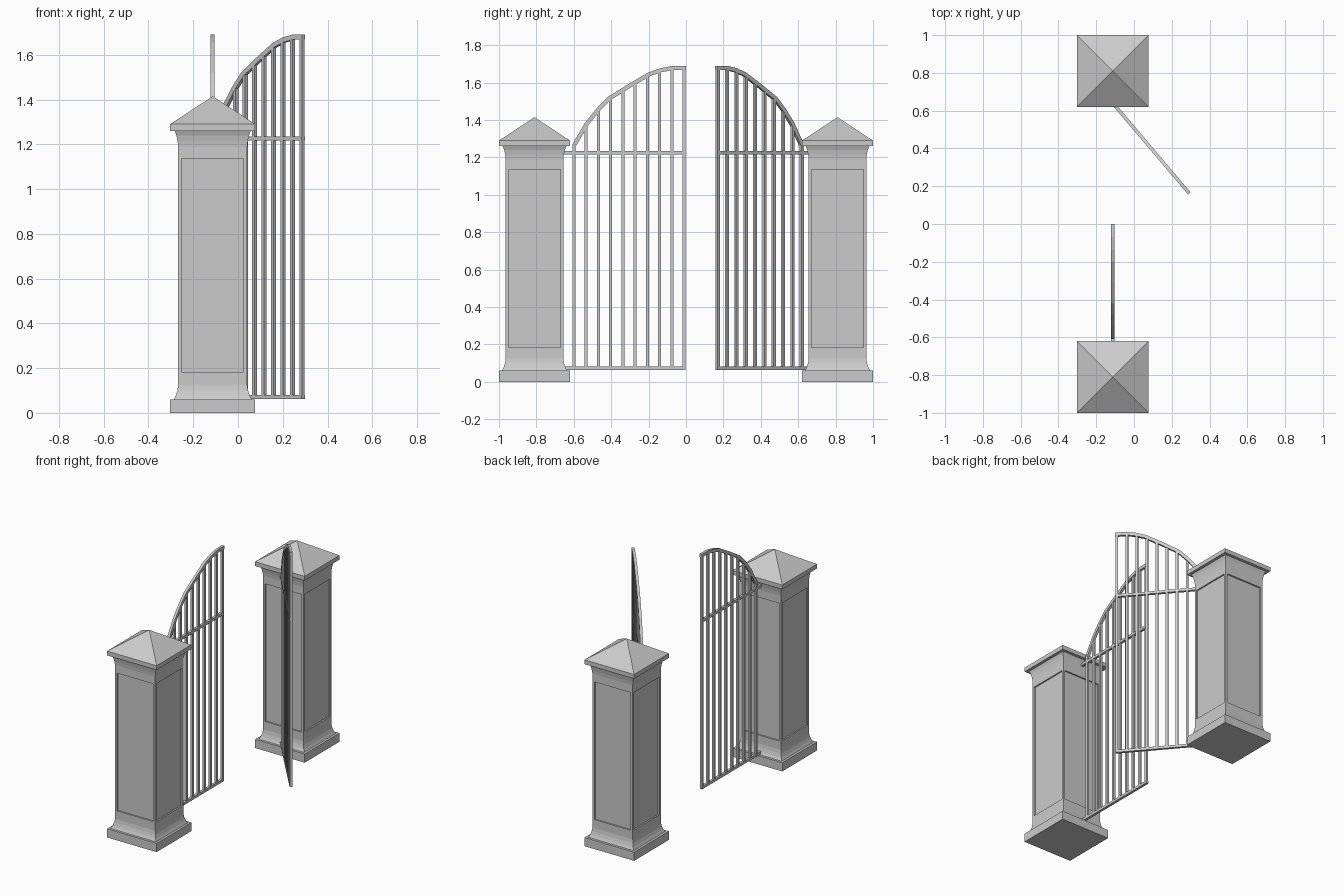
import bpy, bmesh, math
from mathutils import Matrix, Vector

if "Cube" in bpy.data.objects:
    bpy.data.objects.remove(bpy.data.objects["Cube"])

PX, PY = -0.113, 0.81   # pillar centre
T = 0.016               # iron bar thickness


def finish(bm, name):
    bmesh.ops.recalc_face_normals(bm, faces=bm.faces)
    me = bpy.data.meshes.new(name)
    bm.to_mesh(me)
    bm.free()
    ob = bpy.data.objects.new(name, me)
    bpy.context.collection.objects.link(ob)
    return ob


def stack(name, levels, loc, panel=None):
    """Square loops (half width, z) joined upwards; last may be a point."""
    bm = bmesh.new()
    rings = []
    for h, z in levels:
        if h == 0:
            rings.append([bm.verts.new((0, 0, z))])
        else:
            rings.append([bm.verts.new((sx * h, sy * h, z))
                          for sx, sy in ((-1, -1), (1, -1), (1, 1), (-1, 1))])
    bm.faces.new(rings[0][::-1])
    sides = []
    for k, (a, b) in enumerate(zip(rings, rings[1:])):
        for i in range(4):
            j = (i + 1) % 4
            top = [b[0]] if len(b) == 1 else [b[j], b[i]]
            f = bm.faces.new([a[i], a[j]] + top)
            if k == panel:
                sides.append(f)
    if len(rings[-1]) == 4:
        bm.faces.new(rings[-1])
    bm.normal_update()
    # recessed panels
    if sides:
        bmesh.ops.inset_individual(bm, faces=sides, thickness=0.022)
        inner = bmesh.ops.extrude_discrete_faces(bm, faces=sides)["faces"]
        bm.normal_update()
        for f in inner:
            n = f.normal.copy()
            bmesh.ops.translate(bm, verts=f.verts, vec=-n * 0.01)
    ob = finish(bm, name)
    ob.location = loc
    return ob


def box(bm, lo, hi):
    lo, hi = Vector(lo), Vector(hi)
    m = Matrix.Translation((lo + hi) / 2) @ Matrix.Diagonal((*(hi - lo), 1))
    bmesh.ops.create_cube(bm, size=1, matrix=m)


# arch outline: (distance from free end, outer height)
ARCH = [(0, 1.69), (0.07, 1.69), (0.135, 1.677), (0.2, 1.655), (0.305, 1.594),
        (0.42, 1.522), (0.48, 1.46), (0.54, 1.385), (0.605, 1.275)]


def arch_z(u):
    for (a, za), (b, zb) in zip(ARCH, ARCH[1:]):
        if a <= u <= b:
            return za + (zb - za) * (u - a) / (b - a)


def gate(name, s):
    """Gate leaf with free end at the origin, running along s * y."""
    t = T / 2
    # upright bars
    bm = bmesh.new()
    for i in range(10):
        u = 0.01 + i * 0.0655
        box(bm, (-t, s * u - t, 0.07), (t, s * u + t, arch_z(u) - 0.012))
    bars = finish(bm, name + "_bars")
    # horizontal rails
    bm = bmesh.new()
    for z in (0.072, 1.225):
        y = sorted((0.002 * s, 0.657 * s))
        box(bm, (-0.009, y[0], z - 0.009), (0.009, y[1], z + 0.009))
    rails = finish(bm, name + "_rails")
    # arched top rail
    bm = bmesh.new()
    rings = []
    for i, (u, z) in enumerate(ARCH):
        p, q = ARCH[max(i - 1, 0)], ARCH[min(i + 1, len(ARCH) - 1)]
        d = Vector((q[0] - p[0], q[1] - p[1])).normalized() * 0.022
        iu, iz = u + d.y, z - d.x
        rings.append([bm.verts.new((x, s * a, b)) for x, a, b in
                      ((-0.009, u, z), (0.009, u, z), (0.009, iu, iz), (-0.009, iu, iz))])
    for a, b in zip(rings, rings[1:]):
        for i in range(4):
            j = (i + 1) % 4
            bm.faces.new((a[i], a[j], b[j], b[i]))
    bm.faces.new(rings[0])
    bm.faces.new(rings[-1][::-1])
    arch = finish(bm, name + "_arch")
    return [bars, rails, arch]


# pillars
for side, s in (("left", -1), ("right", 1)):
    loc = (PX, s * PY, 0)
    stack(side + "_pillar_base", [(0.19, 0), (0.19, 0.06)], loc)
    stack(side + "_pillar_shaft",
          [(0.174, 0.06), (0.165, 0.078), (0.158, 0.1), (0.154, 0.125), (0.154, 0.168),
           (0.154, 1.152), (0.154, 1.19), (0.157, 1.215), (0.162, 1.24), (0.17, 1.26)],
          loc, panel=4)
    stack(side + "_pillar_cap", [(0.19, 1.26), (0.19, 1.29), (0, 1.415)], loc)

# closed leaf and open leaf
for ob in gate("closed_gate", -1):
    ob.location = (PX, 0, 0)
for ob in gate("open_gate", 1):
    ob.location = (0.293, 0.162, 0)
    ob.rotation_euler.z = math.radians(40.3)
